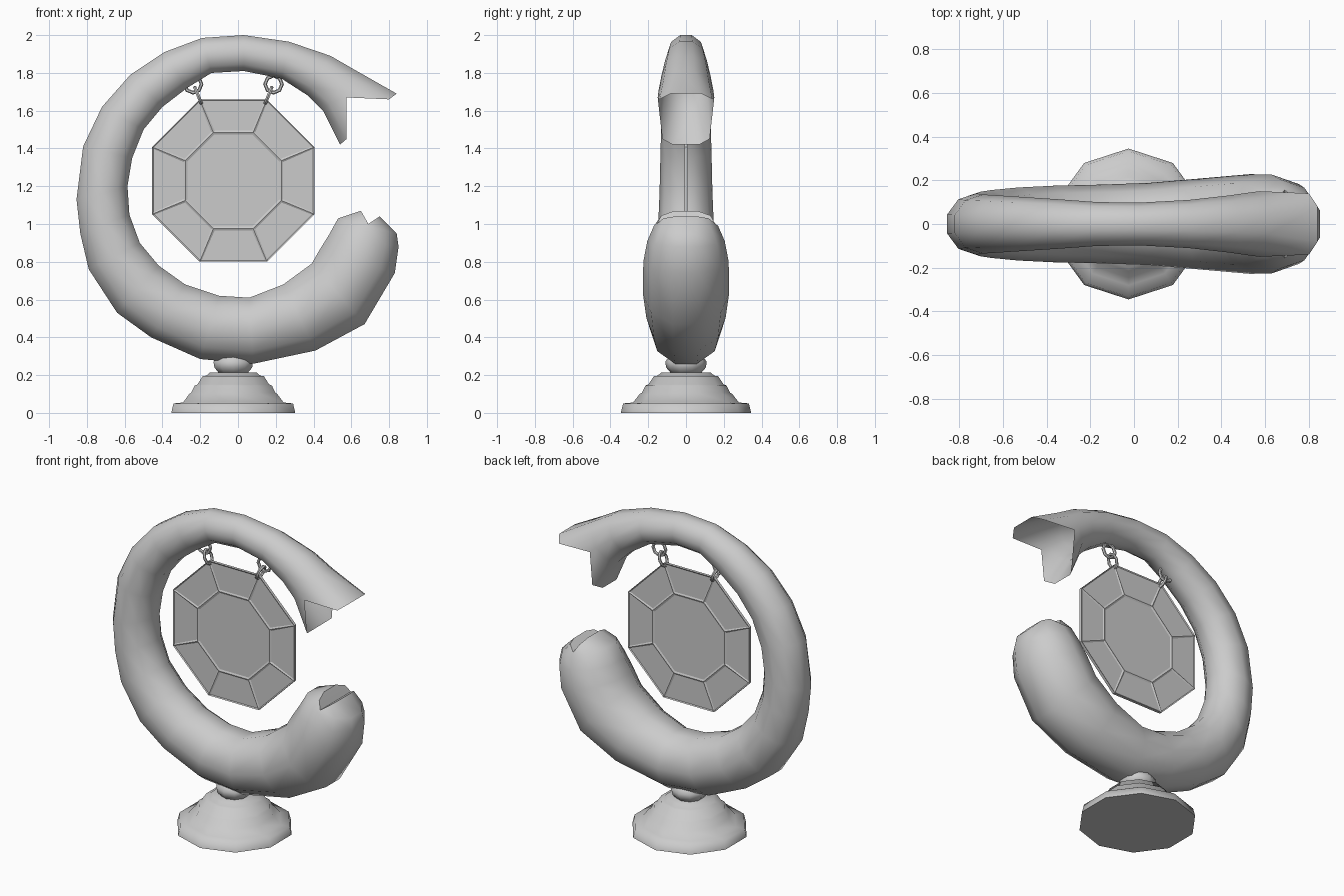
import bpy, bmesh
from math import pi, sin, cos, radians
from mathutils import Vector

if "Cube" in bpy.data.objects:
    bpy.data.objects.remove(bpy.data.objects["Cube"])

CX = -0.025  # axis of pedestal and pendant


def finish(bm, name, smooth=None):
    bmesh.ops.recalc_face_normals(bm, faces=bm.faces[:])
    mesh = bpy.data.meshes.new(name)
    bm.to_mesh(mesh)
    bm.free()
    ob = bpy.data.objects.new(name, mesh)
    bpy.context.collection.objects.link(ob)
    if smooth:
        bpy.ops.object.select_all(action='DESELECT')
        ob.select_set(True)
        bpy.context.view_layer.objects.active = ob
        bpy.ops.object.shade_smooth_by_angle(angle=radians(smooth))
    return ob


def bridge(bm, a, b):
    n = len(a)
    for i in range(n):
        bm.faces.new((a[i], a[(i + 1) % n], b[(i + 1) % n], b[i]))


def lathe(name, profile, sides, smooth):
    bm = bmesh.new()
    rings = [[bm.verts.new((CX + r * sin(2 * pi * i / sides), r * cos(2 * pi * i / sides), z))
              for i in range(sides)] for r, z in profile]
    for a, b in zip(rings, rings[1:]):
        bridge(bm, a, b)
    bm.faces.new(rings[0])
    bm.faces.new(rings[-1])
    return finish(bm, name, smooth)


# Curved body: each station is outer x, z, inner x, z, half width in y
stations = [
    (.62, 1.815, .45, 1.60, .145), (.49, 1.89, .37, 1.68, .13), (.27, 1.965, .23, 1.77, .11),
    (.03, 2.0, .03, 1.81, .098), (-.19, 1.985, -.14, 1.80, .10), (-.39, 1.91, -.27, 1.72, .112),
    (-.57, 1.79, -.40, 1.62, .122), (-.72, 1.62, -.50, 1.50, .13), (-.82, 1.41, -.56, 1.35, .135),
    (-.855, 1.13, -.585, 1.20, .14), (-.835, .95, -.575, 1.05, .147), (-.79, .76, -.52, .90, .155),
    (-.64, .53, -.42, .78, .167), (-.46, .40, -.28, .68, .175), (-.20, .285, -.10, .62, .18),
    (.08, .26, .06, .61, .188), (.41, .33, .24, .68, .21), (.67, .47, .39, .79, .228),
    (.83, .74, .43, .86, .226), (.85, .88, .48, .94, .205), (.84, .95, .53, 1.03, .17)]
# Jagged end rings: x, z, half width for five mirrored vertex pairs
mouth = [(.84, 1.69, .08), (.80, 1.66, .14), (.575, 1.67, .15), (.575, 1.45, .125), (.54, 1.42, .07)]
tip = [(.75, 1.04, .06), (.735, 1.03, .12), (.69, 1.0, .155), (.665, 1.045, .13), (.65, 1.07, .06)]


def pairs_ring(bm, pairs):
    left = [bm.verts.new((x, -y, z)) for x, z, y in pairs]
    right = [bm.verts.new((x, y, z)) for x, z, y in pairs]
    return left + right[::-1]


def station_pairs(ox, oz, ix, iz, w):
    o, i = Vector((ox, oz)), Vector((ix, iz))
    c, half = (o + i) / 2, (o - i) / 2
    out = []
    for k in range(5):
        a = radians(18 + 36 * k)
        p = c + half * (cos(a) / cos(radians(18)))
        out.append((p.x, p.y, w * sin(a)))
    return out


bm = bmesh.new()
rings = [pairs_ring(bm, p) for p in [mouth] + [station_pairs(*s) for s in stations] + [tip]]
for a, b in zip(rings, rings[1:]):
    bridge(bm, a, b)
end = rings[-1]
for k in range(4):  # V-grooved cap on the blunt end
    bm.faces.new((end[k], end[k + 1], end[8 - k], end[9 - k]))
finish(bm, "curved_body", 60)

# Stepped pedestal and bead
lathe("pedestal", [(.345, 0), (.333, .05), (.28, .055), (.245, .10), (.235, .105), (.215, .145),
                   (.20, .15), (.17, .195), (.15, .197), (.13, .215)], 10, 85)
lathe("bead", [(.075, .205), (.105, .24), (.11, .27), (.09, .30), (.05, .32)], 10, 70)

# Octagonal pendant with recessed panels on both sides
bm = bmesh.new()


def octagon(r, y):
    return [bm.verts.new((CX + r * sin(radians(22.5 + 45 * i)), y, 1.23 + r * cos(radians(22.5 + 45 * i))))
            for i in range(8)]


rims, panels = [], []
for y in (-.009, .009):
    outer, inner = octagon(.465, y), octagon(.275, y)
    for i in range(8):
        j = (i + 1) % 8
        panels.append(bm.faces.new((outer[i], outer[j], inner[j], inner[i])))
    panels.append(bm.faces.new(inner))
    rims.append(outer)
bridge(bm, *rims)
bmesh.ops.recalc_face_normals(bm, faces=bm.faces[:])
bmesh.ops.inset_individual(bm, faces=panels, thickness=.012, depth=-.005)
finish(bm, "pendant")


# Chain links
def link(name, loc, rot, scale):
    bpy.ops.mesh.primitive_torus_add(major_segments=8, minor_segments=6, major_radius=.045,
                                     minor_radius=.01, location=loc, rotation=rot)
    ob = bpy.context.object
    ob.name = name
    ob.scale = scale
    bpy.ops.object.shade_smooth_by_angle(angle=radians(50))


for side in (-1, 1):
    tag = "left" if side < 0 else "right"
    link("upper_link_" + tag, (CX + side * .213, 0, 1.74), (pi / 2, 0, 0), (1, 1, 1))
    link("lower_link_" + tag, (CX + side * .186, 0, 1.68), (0, radians(-90 + side * 22), 0), (1, .75, 1))
